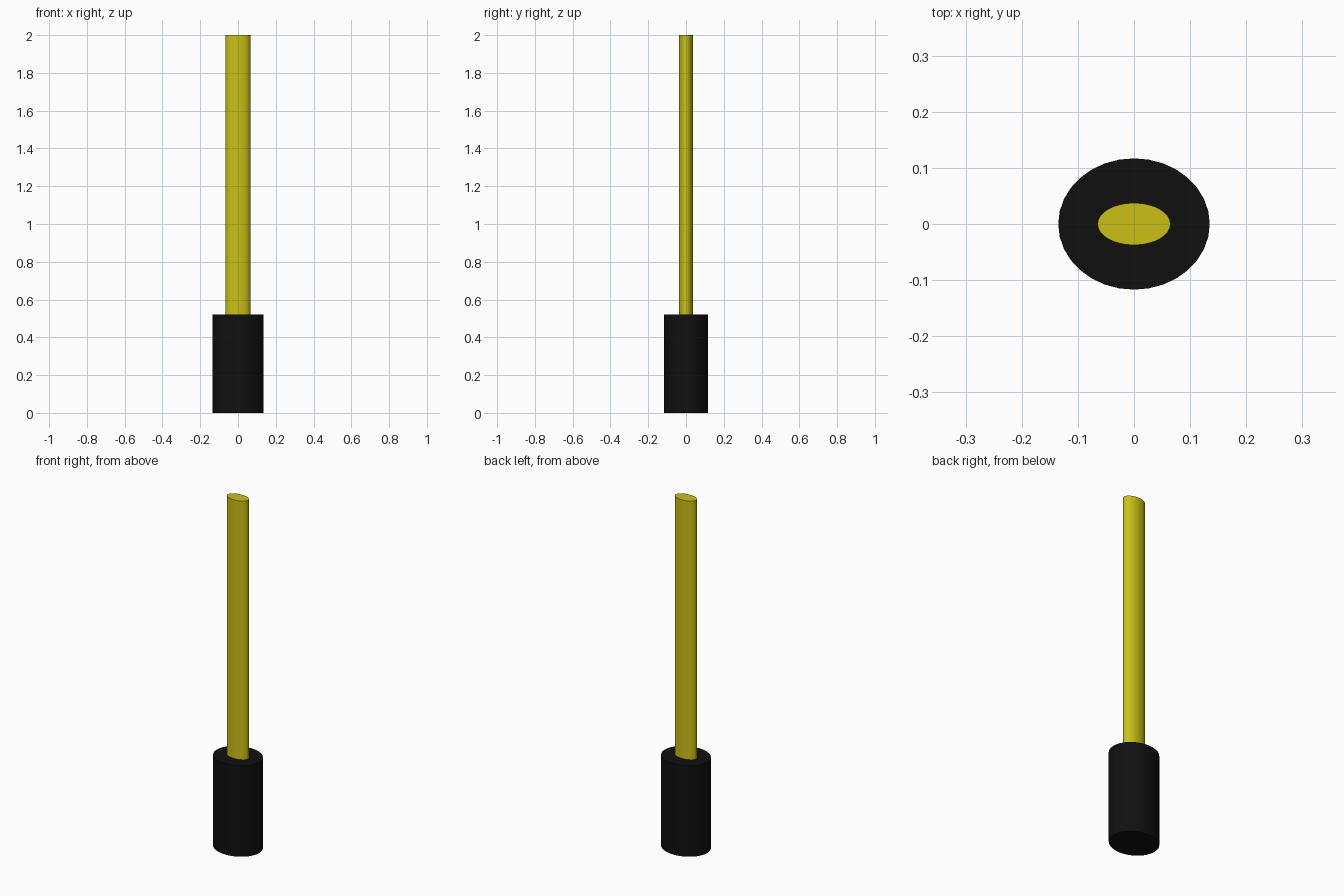
import bpy
import math

if "Cube" in bpy.data.objects:
    bpy.data.objects.remove(bpy.data.objects["Cube"])


def material(name, color):
    mat = bpy.data.materials.new(name)
    mat.diffuse_color = color
    mat.use_nodes = True
    mat.node_tree.nodes["Principled BSDF"].inputs["Base Color"].default_value = mat.diffuse_color
    return mat


def oval_cylinder(name, rx, ry, z0, z1, mat):
    bpy.ops.mesh.primitive_cylinder_add(vertices=32, radius=1, depth=1,
                                        location=(0, 0, (z0 + z1) / 2))
    obj = bpy.context.object
    obj.name = name
    obj.scale = (rx, ry, z1 - z0)
    bpy.ops.object.transform_apply(location=False, rotation=False, scale=True)
    bpy.ops.object.shade_smooth_by_angle(angle=math.radians(40))
    obj.data.materials.append(mat)
    return obj


black = material("black_grip", (0.005, 0.005, 0.005, 1))
yellow = material("yellow_blade", (0.6, 0.53, 0.008, 1))

# Thick oval grip
oval_cylinder("handle", 0.135, 0.117, 0.0, 0.52, black)

# Long flattened blade, seated slightly into the grip
oval_cylinder("blade", 0.065, 0.0375, 0.51, 2.0, yellow)
